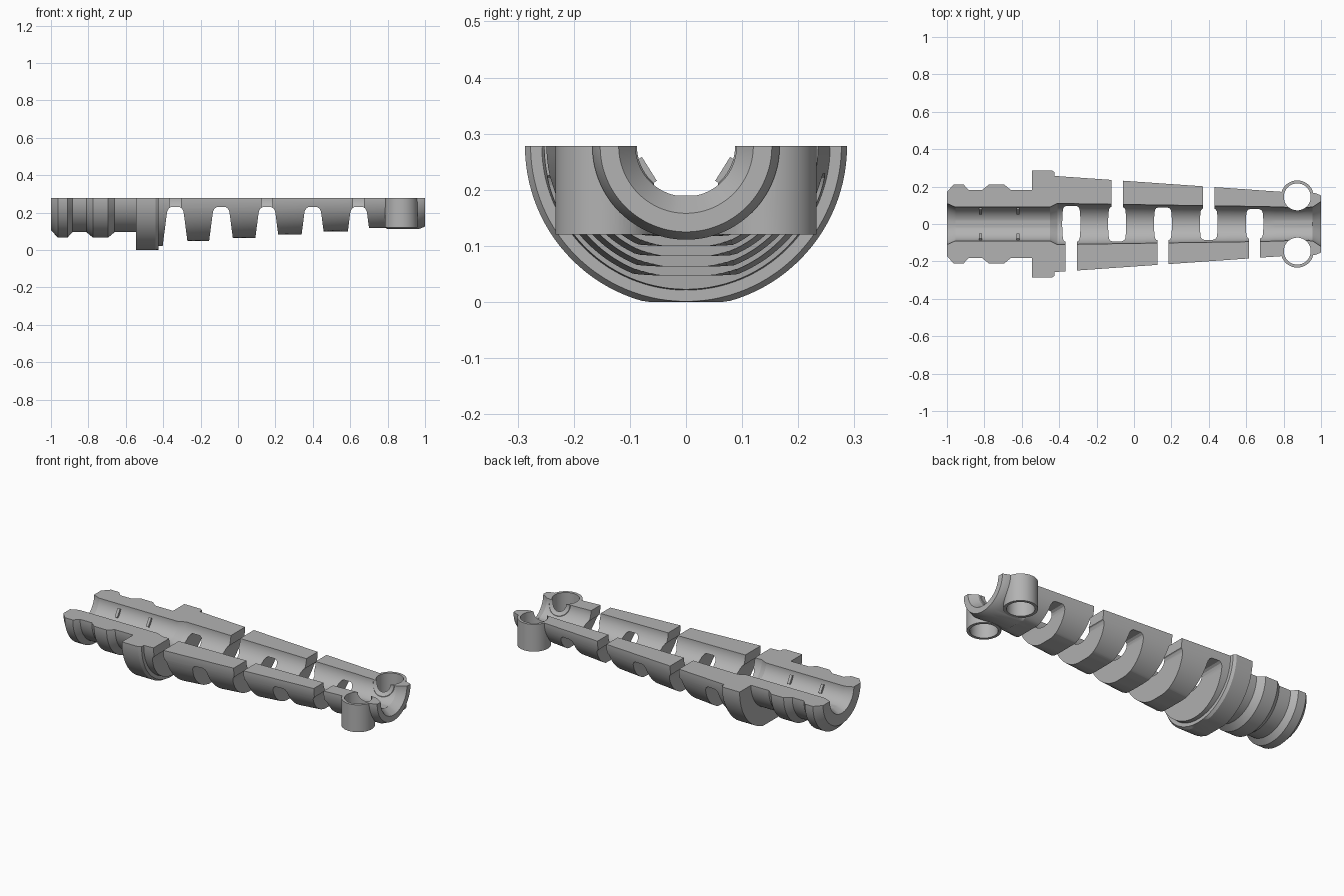
import bpy, bmesh, math
from mathutils import Matrix

if "Cube" in bpy.data.objects:
    bpy.data.objects.remove(bpy.data.objects["Cube"])

TOP = 0.278          # height of the split plane and of the revolve axis
STEPS = 56
SLOTS = [-0.335, -0.09, 0.155, 0.4, 0.645]
FLATS = [0.02, 0.047, 0.063, 0.082, 0.1, 0.118]

grey = bpy.data.materials.new("mid grey")
grey.diffuse_color = (0.45, 0.45, 0.45, 1)
grey.use_nodes = True
grey.node_tree.nodes["Principled BSDF"].inputs["Base Color"].default_value = grey.diffuse_color


def new_object(name, bm):
    bmesh.ops.recalc_face_normals(bm, faces=bm.faces)
    me = bpy.data.meshes.new(name)
    bm.to_mesh(me)
    bm.free()
    ob = bpy.data.objects.new(name, me)
    bpy.context.collection.objects.link(ob)
    me.materials.append(grey)
    return ob


def box(name, size, loc, rot=0.0):
    bm = bmesh.new()
    m = Matrix.Translation(loc) @ Matrix.Rotation(rot, 4, 'X') @ Matrix.Diagonal((*size, 1))
    bmesh.ops.create_cube(bm, size=1, matrix=m)
    return new_object(name, bm)


def cylinder(name, r, depth, loc, along_x=False):
    bm = bmesh.new()
    m = Matrix.Translation(loc)
    if along_x:
        m = m @ Matrix.Rotation(math.pi / 2, 4, 'Y')
    bmesh.ops.create_cone(bm, cap_ends=True, segments=64, radius1=r, radius2=r,
                          depth=depth, matrix=m)
    return new_object(name, bm)


def prism_y(name, pts, y0, y1):
    bm = bmesh.new()
    a = [bm.verts.new((x, y0, z)) for x, z in pts]
    b = [bm.verts.new((x, y1, z)) for x, z in pts]
    bm.faces.new(a)
    bm.faces.new(b[::-1])
    for i in range(len(pts)):
        j = (i + 1) % len(pts)
        bm.faces.new((a[i], b[i], b[j], a[j]))
    return new_object(name, bm)


def combine(target, tool, op):
    mod = target.modifiers.new("bool", 'BOOLEAN')
    mod.operation, mod.object, mod.solver = op, tool, 'EXACT'
    bpy.context.view_layer.objects.active = target
    bpy.ops.object.modifier_apply(modifier=mod.name)
    bpy.data.objects.remove(tool)


# Outer profile: (x, radius, lowest z allowed)
outer = [(x, r, 0.0) for x, r in [
    (-1, .172), (-.963, .212), (-.912, .212), (-.885, .183), (-.81, .183),
    (-.775, .212), (-.695, .212), (-.66, .183), (-.545, .183), (-.545, .287),
    (-.44, .287), (-.425, .277)]]
bounds = [-0.425] + [s + d for s in SLOTS for d in (-0.02, 0.02)] + [0.79]
for i, x in enumerate(bounds):
    outer.append((x, 0.257 - 0.07 * (x + 0.425), FLATS[i // 2]))
outer += [(.8, .167, 0), (.965, .167, 0), (1, .153, 0)]
# Bore profile, right to left: (x, radius, flat floor height or None)
bore = [(1, .12, None), (.955, .09, .19), (.76, .09, .19), (.72, .093, None),
        (-.41, .11, None), (-.45, .09, .19), (-.955, .09, .19), (-1, .11, None)]

# Half sleeve: revolve the wall section through 180 degrees
bm = bmesh.new()
rings = []
for k in range(STEPS + 1):
    a = math.pi * k / STEPS
    c, s = math.cos(a), math.sin(a)
    ring = [bm.verts.new((x, r * c, max(TOP - r * s, zmin))) for x, r, zmin in outer]
    ring += [bm.verts.new((x, r * c, max(TOP - r * s, fl or 0))) for x, r, fl in bore]
    rings.append(ring)
for p, q in zip(rings, rings[1:]):
    for i in range(len(p)):
        j = (i + 1) % len(p)
        bm.faces.new((p[i], p[j], q[j], q[i]))
bm.faces.new(rings[0])
bm.faces.new(rings[-1][::-1])
sleeve = new_object("half_sleeve", bm)

# Eyelets at the narrow end, opened by the bore and drilled through
for sy in (1, -1):
    combine(sleeve, cylinder("eyelet", .088, TOP - .12, (.873, sy * .145, (TOP + .12) / 2)), 'UNION')
combine(sleeve, cylinder("bore_cutter", .0875, .19, (.865, 0, TOP), True), 'DIFFERENCE')
for sy in (1, -1):
    combine(sleeve, cylinder("hole_cutter", .072, 1, (.873, sy * .145, .2)), 'DIFFERENCE')

# Flexing slots: tapered arch from below, open to the rim on alternating sides
half = [(.077, -.05), (.046, .19), (.043, .208), (.036, .221), (.024, .229)]
for i, sx in enumerate(SLOTS):
    pts = [(sx + x, z) for x, z in half] + [(sx - x, z) for x, z in half[::-1]]
    combine(sleeve, prism_y("slot_cutter", pts, -.5, .5), 'DIFFERENCE')
    side = 1 if i % 2 else -1
    combine(sleeve, box("rim_cutter", (.06, .46, .25), (sx, side * .27, .275)), 'DIFFERENCE')

bpy.ops.object.select_all(action='DESELECT')
sleeve.select_set(True)
bpy.context.view_layer.objects.active = sleeve
bpy.ops.object.shade_smooth_by_angle(angle=math.radians(22))

# Small grip ribs inside the wide end
for x in (-.82, -.62):
    for sy in (1, -1):
        a = math.radians(32)
        box("grip_rib", (.016, .016, .05),
            (x, sy * .085 * math.cos(a), TOP - .085 * math.sin(a)), -sy * a)
